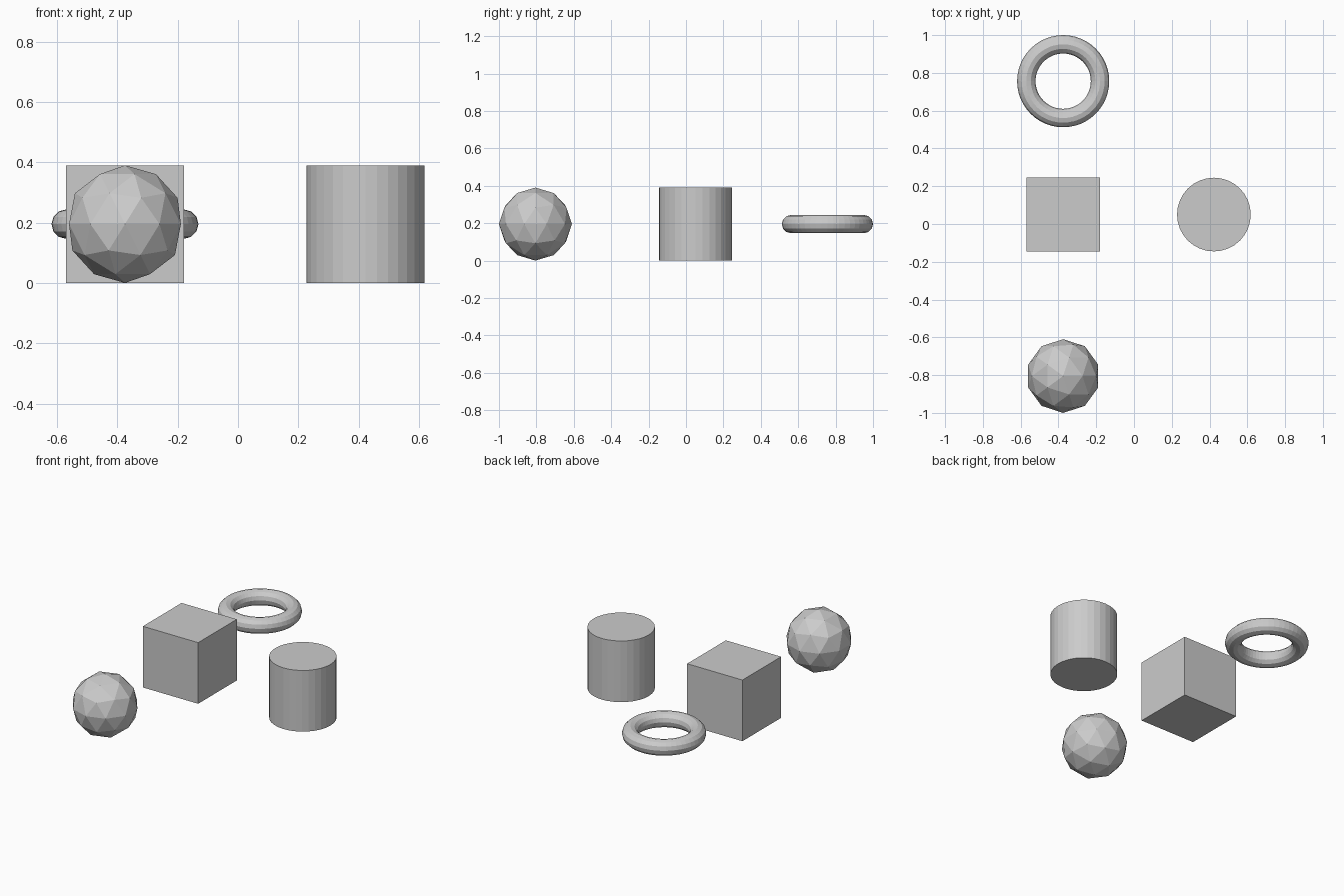
import bpy

if "Cube" in bpy.data.objects:
    bpy.data.objects.remove(bpy.data.objects["Cube"])

R = 0.1951          # shared radius / half-height of all solids
LEFT_X, RIGHT_X = -0.375, 0.423
MID_Y = 0.05


def name_part(name):
    bpy.context.object.name = name


# Cube in the middle
bpy.ops.mesh.primitive_cube_add(size=2 * R, location=(LEFT_X, MID_Y, R))
name_part("cube")

# Upright cylinder to the right
bpy.ops.mesh.primitive_cylinder_add(vertices=32, radius=R, depth=2 * R,
                                    location=(RIGHT_X, MID_Y, R))
name_part("cylinder")

# Faceted ball at the front
bpy.ops.mesh.primitive_ico_sphere_add(subdivisions=2, radius=R,
                                      location=(LEFT_X, R - 1, R))
name_part("faceted_ball")

# Flat ring at the back, floating at mid height
bpy.ops.mesh.primitive_torus_add(major_radius=R, minor_radius=R / 4,
                                 major_segments=48, minor_segments=12,
                                 location=(LEFT_X, 1 - 1.25 * R, R))
name_part("ring")
